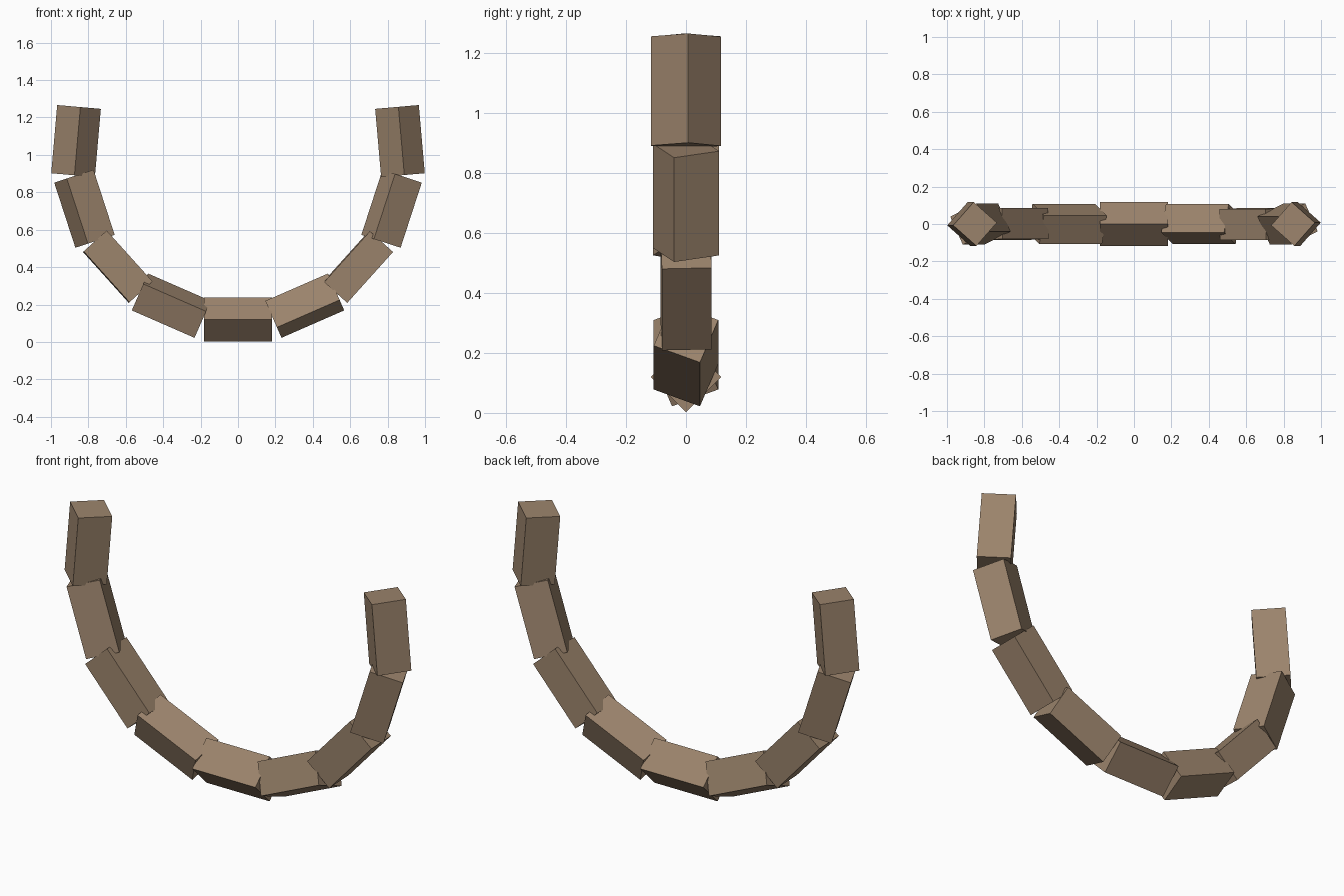
import bpy
from math import radians
from mathutils import Matrix

if "Cube" in bpy.data.objects:
    bpy.data.objects.remove(bpy.data.objects["Cube"])

# wood colour
wood = bpy.data.materials.new("wood")
wood.diffuse_color = (0.33, 0.23, 0.15, 1)
wood.use_nodes = True
wood.node_tree.nodes["Principled BSDF"].inputs["Base Color"].default_value = wood.diffuse_color

LENGTH, SIDE = 0.366, 0.166
TWIST_STEP = 23.4

# right half of the hanging arc: x, z, slope in degrees
ARC = [(0, 0.12, 0), (0.357, 0.194, 23.6), (0.643, 0.402, 48),
       (0.821, 0.712, 72), (0.866, 1.074, 95)]


def segment(index, x, z, slope):
    """Square bar following the arc, twisted a step further each time."""
    bpy.ops.mesh.primitive_cube_add(size=1)
    bar = bpy.context.object
    bar.name = f"arc_segment_{index + 5}"
    place = (Matrix.Translation((x, 0, z))
             @ Matrix.Rotation(radians(-slope), 4, 'Y')
             @ Matrix.Rotation(radians(-45 + TWIST_STEP * index), 4, 'X')
             @ Matrix.Diagonal((LENGTH, SIDE, SIDE, 1)))
    bar.data.transform(place)
    bar.data.materials.append(wood)


# lowest bar, then both arms with the twist running on through
for i, (x, z, slope) in enumerate(ARC):
    segment(i, x, z, slope)
    if i:
        segment(-i, -x, z, -slope)
